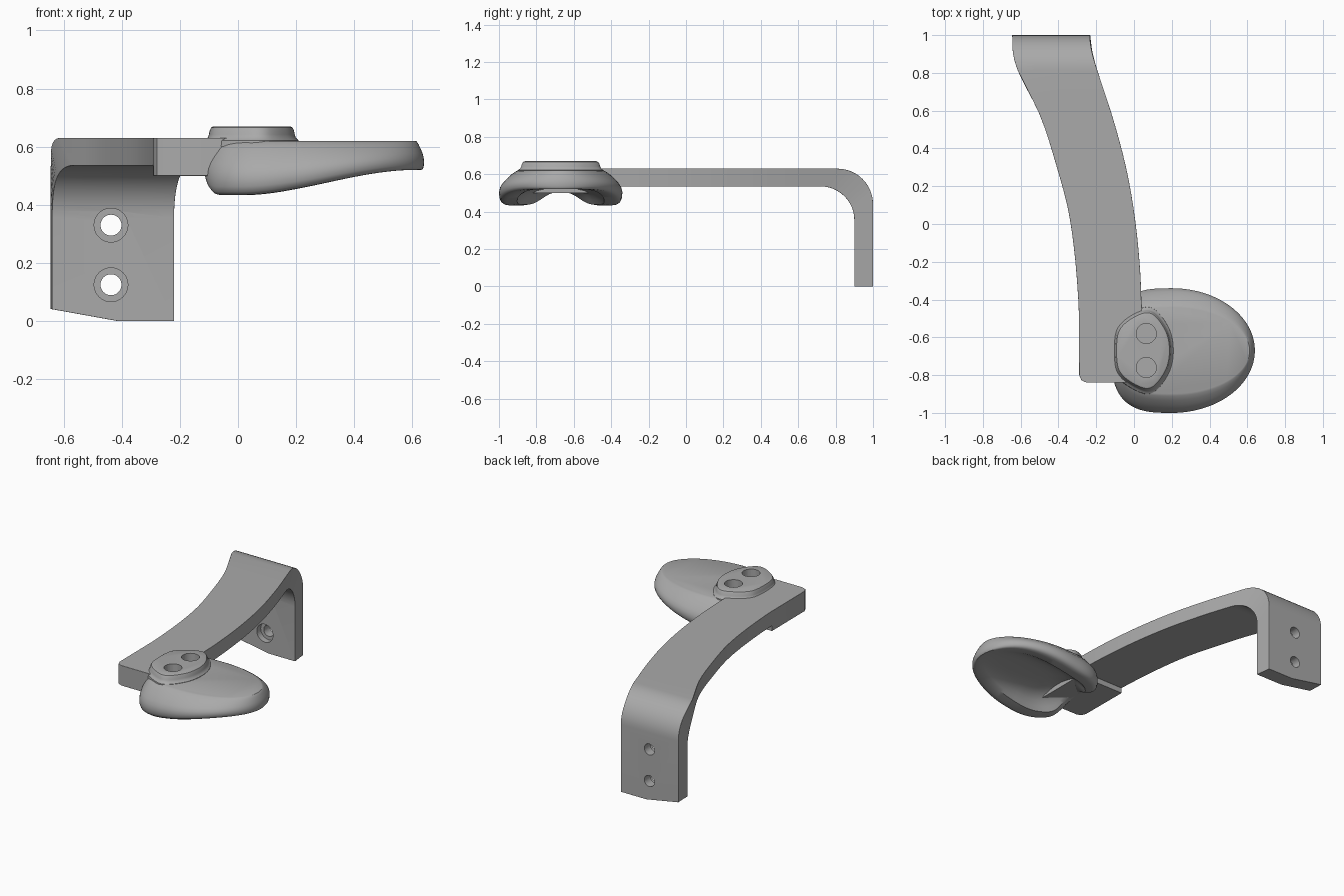
import bpy, bmesh, math
from mathutils import Vector

if "Cube" in bpy.data.objects:
    bpy.data.objects.remove(bpy.data.objects["Cube"])

grey = bpy.data.materials.new("plain_grey")
grey.use_nodes = True
grey.diffuse_color = (0.4, 0.4, 0.4, 1)
grey.node_tree.nodes["Principled BSDF"].inputs["Base Color"].default_value = (0.4, 0.4, 0.4, 1)


def loft(name, rings):
    """Skin equal-length closed rings and cap both ends."""
    bm = bmesh.new()
    loops = [[bm.verts.new(p) for p in ring] for ring in rings]
    n = len(rings[0])
    for a, b in zip(loops, loops[1:]):
        for i in range(n):
            j = (i + 1) % n
            bm.faces.new((a[i], a[j], b[j], b[i]))
    bm.faces.new(loops[0])
    bm.faces.new(loops[-1])
    bmesh.ops.recalc_face_normals(bm, faces=bm.faces)
    mesh = bpy.data.meshes.new(name)
    bm.to_mesh(mesh)
    bm.free()
    obj = bpy.data.objects.new(name, mesh)
    obj.data.materials.append(grey)
    bpy.context.collection.objects.link(obj)
    return obj


def smooth(obj, angle=35):
    bpy.ops.object.select_all(action='DESELECT')
    obj.select_set(True)
    bpy.context.view_layer.objects.active = obj
    bpy.ops.object.shade_smooth_by_angle(angle=math.radians(angle))


def cutter(name, centre, radius, depth, along_y=False):
    rot = (math.pi / 2, 0, 0) if along_y else (0, 0, 0)
    bpy.ops.mesh.primitive_cylinder_add(vertices=40, radius=radius, depth=depth,
                                        location=centre, rotation=rot)
    obj = bpy.context.object
    obj.name = name
    obj.data.materials.append(grey)
    obj.hide_render = True
    obj.hide_set(True)
    return obj


def cut(obj, tool):
    mod = obj.modifiers.new(tool.name, 'BOOLEAN')
    mod.operation = 'DIFFERENCE'
    mod.solver = 'EXACT'
    mod.object = tool


def curve_at(points, y):
    """Smooth interpolation of x through (y, x) points."""
    if y <= points[0][0]:
        return points[0][1]
    if y >= points[-1][0]:
        return points[-1][1]
    k = max(i for i in range(len(points) - 1) if points[i][0] <= y)

    def slope(i):
        a, b = points[max(i - 1, 0)], points[min(i + 1, len(points) - 1)]
        return (b[1] - a[1]) / (b[0] - a[0])
    (y0, x0), (y1, x1) = points[k], points[k + 1]
    h = y1 - y0
    t = (y - y0) / h
    return ((2*t**3 - 3*t**2 + 1) * x0 + (t**3 - 2*t**2 + t) * h * slope(k)
            + (3*t**2 - 2*t**3) * x1 + (t**3 - t**2) * h * slope(k + 1))


# Bracket: curved arm, elbow and wall plate as one swept strip
right_edge = [(-0.84, -0.25), (-0.828, -0.278), (-0.8, -0.29), (-0.4, -0.295), (0.03, -0.34),
              (0.34, -0.42), (0.58, -0.5), (0.8, -0.61), (0.9, -0.64), (1, -0.645)]
left_edge = [(-0.84, 0.04), (-0.465, 0.04), (-0.24, 0.032), (0.03, 0.005), (0.29, -0.04),
             (0.555, -0.11), (0.8, -0.19), (0.9, -0.22), (0.97, -0.232), (1, -0.232)]
top, under = 0.63, 0.535
stations = [((y, top), (y, 0.5)) for y in (-0.84, -0.828, -0.8, -0.465)]
stations += [((-0.46, top), (-0.464, under))]
stations += [((y, top), (y, under)) for y in [-0.4 + 0.07 * i for i in range(16)]]
for i in range(13):
    a = math.pi / 2 * i / 12
    s, c = math.sin(a), math.cos(a)
    stations.append(((0.81 + 0.19 * s, 0.44 + 0.19 * c), (0.72 + 0.18 * s, 0.355 + 0.18 * c)))
stations.append(((1, 0), (0.9, 0)))
rings = []
for (yo, zo), (yi, zi) in stations:
    rings.append([(curve_at(right_edge, yo), yo, zo), (curve_at(left_edge, yo), yo, zo),
                  (curve_at(left_edge, yi), yi, zi), (curve_at(right_edge, yi), yi, zi)])
bracket = loft("arm_and_wall_plate", rings)

# Slanted lower corner of the wall plate
bm = bmesh.new()
bm.from_mesh(bracket.data)
slant = bmesh.ops.bisect_plane(bm, geom=bm.verts[:] + bm.edges[:] + bm.faces[:],
                               plane_co=(-0.43, 0, 0.003), plane_no=(-0.18, 0, -1), clear_outer=True)
edges = [e for e in slant["geom_cut"] if isinstance(e, bmesh.types.BMEdge)]
bmesh.ops.holes_fill(bm, edges=edges, sides=0)
bmesh.ops.recalc_face_normals(bm, faces=bm.faces)
bm.to_mesh(bracket.data)
bm.free()
bevel = bracket.modifiers.new("soft_edges", 'BEVEL')
bevel.width = 0.007
bevel.segments = 3
bevel.limit_method = 'ANGLE'
bevel.angle_limit = math.radians(50)

# Pad: domed top, rolled lip and hollow underside open towards the arm
CX, CY = 0.2, -0.67
STEPS = 96


def outline(a, back, front, half):
    c, s = math.cos(a), math.sin(a)
    n, r = (2, front) if c > 0 else (3, back)
    return Vector((r * math.copysign(abs(c) ** (2 / n), c),
                   half * math.copysign(abs(s) ** (2 / n), s)))


def ease(t):
    t = min(max(t, 0), 1)
    return t * t * (3 - 2 * t)


def rim_height(p):
    z = 0.433 + 0.087 * ease((p.x + 0.2) / 0.62)
    if p.x < 0:
        z += (0.5 - z) * ease(1.2 - abs(p.y) / 0.2) * ease(-p.x / 0.25)
    return z


lip = [(0, 0), (0.12, 0.03), (0.35, 0.13), (0.6, 0.28), (0.82, 0.43), (0.95, 0.57), (1, 0.7),
       (0.98, 0.84), (0.9, 0.94), (0.76, 0.99), (0.58, 1)]
hollow = [(1.02, 0.06), (0.94, 0.3), (0.85, 0.55), (0.72, 0.78), (0.55, 0.93), (0.3, 1), (0.05, 1)]
angles = [2 * math.pi * i / STEPS for i in range(STEPS)]
inner = [outline(a, 0.27, 0.412, 0.228) for a in angles]
outer = [outline(a, 0.32, 0.44, 0.33) for a in angles]
rims = [rim_height(p) for p in outer]
rings = []
for f, h in lip:
    rings.append([(CX + p.x + (q.x - p.x) * f, CY + p.y + (q.y - p.y) * f, 0.62 - h * (0.62 - z))
                  for p, q, z in zip(inner, outer, rims)])
for s, h in hollow:
    rings.append([(CX + p.x * s, CY + p.y * s, z + (0.535 - z) * h) for p, z in zip(inner, rims)])
pad = loft("hollow_pad", rings)

# Raised boss joining the arm and pad
half = [(-0.1, 0.08), (-0.07, 0.14), (0.0, 0.19), (0.08, 0.22), (0.14, 0.17), (0.195, 0.07)]
shape = [Vector(p) for p in half] + [Vector((x, -y)) for x, y in reversed(half)]
for _ in range(3):
    shape = [p.lerp(q, t) for p, q in zip(shape, shape[1:] + shape[:1]) for t in (0.25, 0.75)]
mid = Vector((0.05, 0))
rings = []
for s, z in [(1.1, 0.6), (1.09, 0.622), (1.03, 0.63), (1, 0.642), (0.985, 0.655), (0.95, 0.666), (0.9, 0.67)]:
    rings.append([(*(mid + (p - mid) * s + Vector((0, CY))), z) for p in shape])
boss = loft("fixing_boss", rings)

for part in (bracket, pad, boss):
    smooth(part)

# Blind holes in the boss
for i, y in enumerate((-0.58, -0.76)):
    tool = cutter(f"boss_hole_cutter_{i + 1}", (0.065, y, 0.65), 0.053, 0.14)
    for part in (bracket, pad, boss):
        cut(part, tool)

# Counterbored screw holes in the wall plate
for i, z in enumerate((0.33, 0.125)):
    cut(bracket, cutter(f"screw_hole_cutter_{i + 1}", (-0.437, 0.95, z), 0.036, 0.3, True))
    cut(bracket, cutter(f"counterbore_cutter_{i + 1}", (-0.437, 0.9, z), 0.058, 0.08, True))
